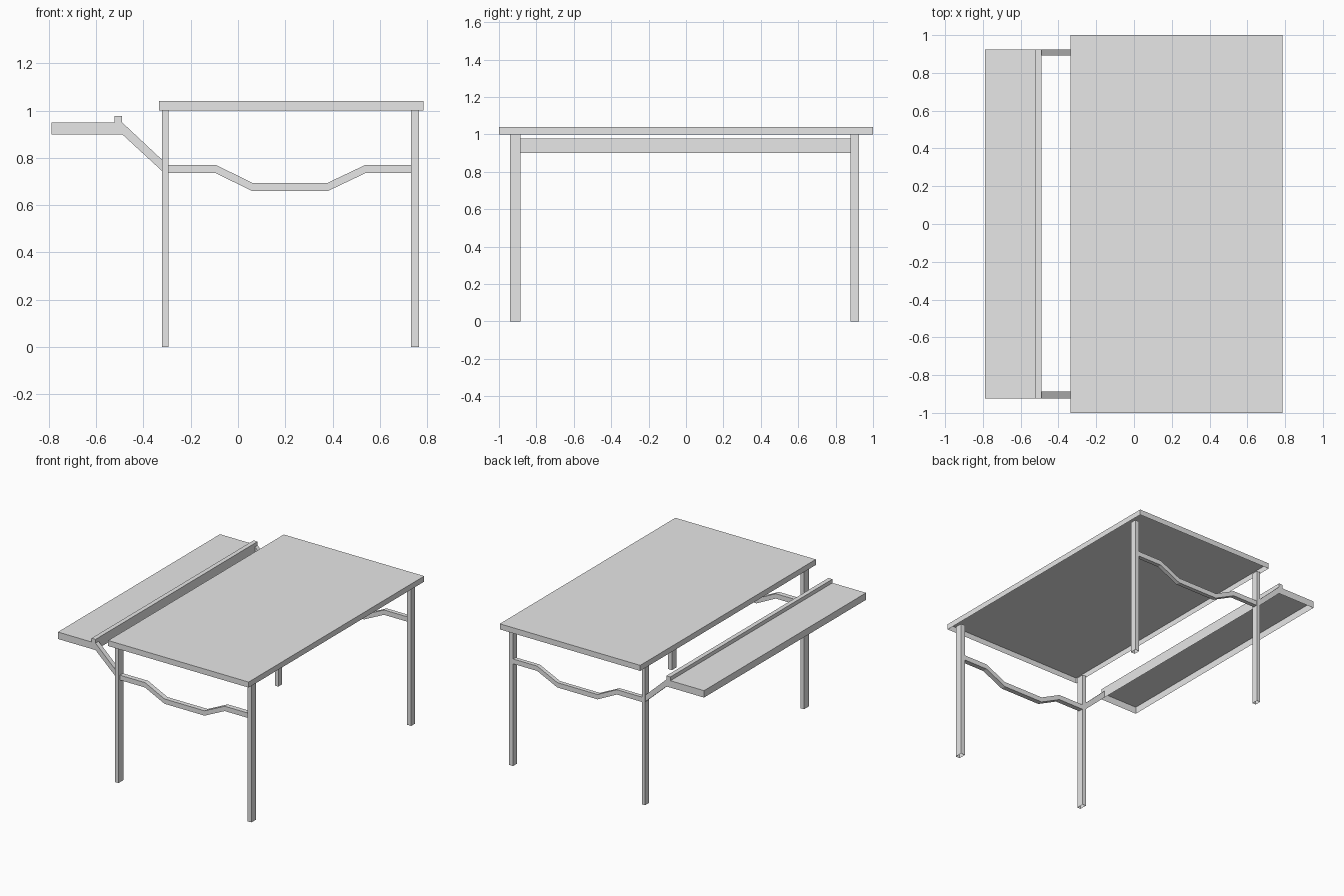
import bpy
import bmesh

cube = bpy.data.objects.get("Cube")
if cube:
    bpy.data.objects.remove(cube, do_unlink=True)

# Single pale grey finish
grey = bpy.data.materials.new("pale_grey")
colour = (0.8, 0.8, 0.8, 1)
grey.diffuse_color = colour
grey.use_nodes = True
for node in grey.node_tree.nodes:
    if node.type == 'BSDF_PRINCIPLED':
        node.inputs["Base Color"].default_value = colour


def extrude_profile(name, profile, y0, y1, open_below=False):
    """Extrude an (x, z) outline along y; optionally leave the underside open."""
    bm = bmesh.new()
    face = bm.faces.new([bm.verts.new((x, y0, z)) for x, z in profile])
    new = bmesh.ops.extrude_face_region(bm, geom=[face], use_keep_orig=True)["geom"]
    bmesh.ops.translate(bm, vec=(0, y1 - y0, 0),
                        verts=[g for g in new if isinstance(g, bmesh.types.BMVert)])
    bmesh.ops.recalc_face_normals(bm, faces=bm.faces)
    if open_below:
        under = [f for f in bm.faces if f.normal.z < -0.9]
        bmesh.ops.delete(bm, geom=under, context='FACES_ONLY')
    mesh = bpy.data.meshes.new(name)
    bm.to_mesh(mesh)
    bm.free()
    mesh.materials.append(grey)
    obj = bpy.data.objects.new(name, mesh)
    bpy.context.collection.objects.link(obj)
    return obj


def rect(x0, x1, z0, z1):
    return [(x0, z0), (x1, z0), (x1, z1), (x0, z1)]


# Hollow table top
extrude_profile("table_top", rect(-0.335, 0.785, 1.0, 1.04), -1.0, 1.0, True)

# Side shelf with a raised lip along its inner edge
shelf = [(-0.79, 0.9), (-0.49, 0.9), (-0.49, 0.977), (-0.522, 0.977),
         (-0.522, 0.95), (-0.79, 0.95)]
extrude_profile("side_shelf", shelf, -0.923, 0.923, True)

# Four hollow legs
for end, y0, y1 in (("front", -0.94, -0.885), ("back", 0.88, 0.925)):
    for side, x0, x1 in (("right", -0.322, -0.295), ("left", 0.732, 0.765)):
        extrude_profile(f"{end}_{side}_leg", rect(x0, x1, 0, 1.0), y0, y1, True)

# Bent braces between the legs, and sloping arms that carry the shelf
path = [(-0.3, 0.736), (-0.095, 0.736), (0.06, 0.66),
        (0.38, 0.66), (0.54, 0.736), (0.735, 0.736)]
brace = path + [(x, z + 0.035) for x, z in reversed(path)]
arm = [(-0.49, 0.9), (-0.3, 0.725), (-0.3, 0.772), (-0.49, 0.95)]
for end, y0, y1 in (("front", -0.923, -0.888), ("back", 0.893, 0.923)):
    extrude_profile(f"{end}_brace", brace, y0, y1)
    extrude_profile(f"{end}_shelf_arm", arm, y0, y1)
